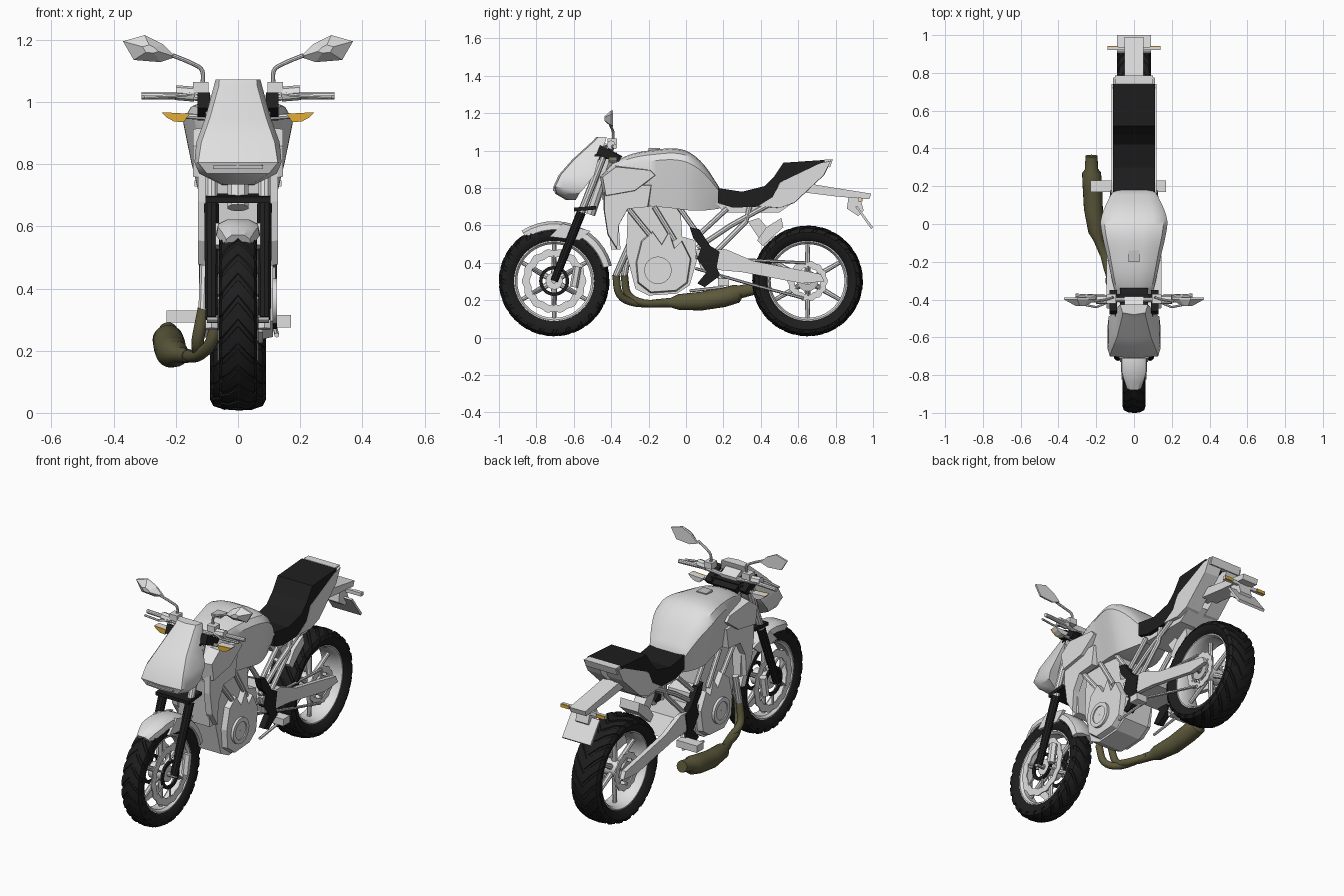
import bpy, bmesh, math
from mathutils import Vector

cube = bpy.data.objects.get("Cube")
if cube:
    bpy.data.objects.remove(cube)


def material(name, *rgb):
    mat = bpy.data.materials.new(name)
    mat.use_nodes = True
    mat.diffuse_color = (*rgb, 1)
    mat.node_tree.nodes["Principled BSDF"].inputs["Base Color"].default_value = (*rgb, 1)
    return mat


PALE = material("pale_paint", .74, .74, .74)
STEEL = material("steel_grey", .55, .55, .55)
BLACK = material("black_rubber", .013, .013, .013)
OLIVE = material("olive_exhaust", .11, .10, .045)
AMBER = material("amber_lens", .75, .42, .04)


def finish(name, bm, mat, mirror=False, smooth=True):
    """Turn a bmesh into an object, optionally mirrored across the centre plane."""
    bmesh.ops.recalc_face_normals(bm, faces=bm.faces)
    mesh = bpy.data.meshes.new(name)
    bm.to_mesh(mesh)
    bm.free()
    mesh.materials.append(mat)
    obj = bpy.data.objects.new(name, mesh)
    bpy.context.collection.objects.link(obj)
    bpy.ops.object.select_all(action='DESELECT')
    obj.select_set(True)
    bpy.context.view_layer.objects.active = obj
    if smooth:
        bpy.ops.object.shade_smooth_by_angle(angle=math.radians(35))
    if mirror:
        obj.modifiers.new("Mirror", 'MIRROR')


def bridge(rings, closed=False):
    """Skin a list of equally long point rings."""
    bm = bmesh.new()
    loops = [[bm.verts.new(p) for p in ring] for ring in rings]
    for a, b in list(zip(loops, loops[1:])) + ([(loops[-1], loops[0])] if closed else []):
        for i in range(len(a)):
            bm.faces.new((a[i - 1], a[i], b[i], b[i - 1]))
    if not closed:
        bm.faces.new(loops[0])
        bm.faces.new(loops[-1])
    return bm


def loft(name, rings, mat, mirror=False, smooth=True):
    finish(name, bridge(rings), mat, mirror, smooth)


def prism(name, outline, inner, outer, mat, mirror=True, shrink=1.0):
    """Side outline (y, z) extruded between two x positions."""
    mid = sum((Vector(p) for p in outline), Vector((0, 0))) / len(outline)
    far = [mid + (Vector(p) - mid) * shrink for p in outline]
    loft(name, [[(inner, *p) for p in outline], [(outer, *p) for p in far]], mat, mirror, False)


def slab(name, outline, half, mat):
    prism(name, outline, -half, half, mat, mirror=False)


def box(name, low, high, mat, mirror=False):
    ends = [(low[1], low[2]), (high[1], low[2]), (high[1], high[2]), (low[1], high[2])]
    prism(name, ends, low[0], high[0], mat, mirror)


def curve_points(path, steps=4):
    """Catmull-Rom smoothing of a path; works on any vector length."""
    pts = [Vector(p) for p in path]
    pts = [pts[0] * 2 - pts[1]] + pts + [pts[-1] * 2 - pts[-2]]
    out = []
    for a, b, c, d in zip(pts, pts[1:], pts[2:], pts[3:]):
        for t in (s / steps for s in range(steps)):
            out.append((b * 2 + (c - a) * t + (a * 2 - b * 5 + c * 4 - d) * t**2
                        + (b * 3 - a - c * 3 + d) * t**3) / 2)
    return out + [pts[-2]]


def tube(name, path, radius, mat, mirror=False, sides=10, bend=False):
    """Round bar; radius is one number or one per path point."""
    radii = radius if isinstance(radius, list) else [radius] * len(path)
    pts = [Vector((*p, r)) for p, r in zip(path, radii)]
    pts = curve_points(pts) if bend else pts
    mids = [p.to_3d() for p in pts]
    span = [sum(abs(b[k] - a[k]) for a, b in zip(mids, mids[1:])) for k in range(3)]
    ref = Vector([float(k == span.index(min(span))) for k in range(3)])
    rings = []
    for i, c in enumerate(mids):
        t = mids[min(i + 1, len(mids) - 1)] - mids[max(i - 1, 0)]
        u = t.cross(ref).normalized()
        v = t.cross(u).normalized()
        angles = [math.tau * k / sides for k in range(sides)]
        rings.append([c + (u * math.cos(a) + v * math.sin(a)) * pts[i][3] for a in angles])
    loft(name, rings, mat, mirror)


def lathe(profile, y, z, n=48, twist=0, wave=0):
    """Spin a closed (x, radius) profile about an axle at y, z."""
    rings = []
    for i in range(n):
        spin = [(x, r, math.tau * i / n + twist * abs(x)) for x, r in profile]
        spin = [(x, r * (1 + wave * math.cos(a * 14)), a) for x, r, a in spin]
        rings.append([(x, y + r * math.cos(a), z + r * math.sin(a)) for x, r, a in spin])
    return bridge(rings, closed=True)


def washer(name, x0, x1, r0, r1, y, z, mat, mirror=False, wave=0):
    ring = [(x0, r0), (x0, r1), (x1, r1), (x1, r0)]
    finish(name, lathe(ring, y, z, 112 if wave else 40, wave=wave), mat, mirror)


def spokes(name, x, r0, r1, y, radius, mat, mirror=False):
    for a in (math.tau * (k + .5) / 6 for k in range(6)):
        ends = [(x, y + q * math.cos(a), AXLE + q * math.sin(a)) for q in (r0, r1)]
        tube(name, ends, radius, mat, mirror, 8)


# Wheels: grooved tyre, rim channel, spokes and hub
FRONT, REAR, AXLE, TYRE = -.705, .65, .303, .296
for name, y, half in (("front", FRONT, .061), ("rear", REAR, .09)):
    side = [(half * a, TYRE * b) for a, b in
            ((.7, .72), (.92, .78), (1, .88), (.88, .95), (.5, .99))]
    bm = lathe(side + [(0, TYRE)] + [(-x, r) for x, r in reversed(side)], y, AXLE, 72, twist=4)
    bm.faces.ensure_lookup_table()
    count = len(side) * 2 + 1
    grooves = [f for i, f in enumerate(bm.faces) if i // count % 3 == 0 and 2 < i % count < 9]
    bmesh.ops.recalc_face_normals(bm, faces=bm.faces)
    bmesh.ops.inset_region(bm, faces=grooves, thickness=.003, depth=-.005)
    finish(name + "_tyre", bm, BLACK)
    w, r = half * .72, TYRE * .74
    rim = [(w, r), (w, r * .95), (w * .7, r * .9), (-w * .7, r * .9), (-w, r * .95), (-w, r)]
    finish(name + "_rim", lathe(rim, y, AXLE), PALE)
    washer(name + "_hub", -.05, .05, .012, .045, y, AXLE, PALE)
    spokes(name + "_spoke", 0, .035, r * .93, y, [.016, .011], PALE)
    tube(name + "_axle", [(-.1, y, AXLE), (.1, y, AXLE)], .014, STEEL)
washer("front_brake_disc", .056, .062, .128, .168, FRONT, AXLE, PALE, True, .025)
washer("front_disc_carrier", .054, .066, .062, .08, FRONT, AXLE, BLACK, True)
spokes("disc_arm", .06, .075, .135, FRONT, .006, PALE, True)
washer("rear_sprocket", .07, .077, .07, .105, REAR, AXLE, PALE, True, .03)
washer("rear_sprocket_carrier", .066, .08, .02, .055, REAR, AXLE, STEEL, True)
spokes("sprocket_arm", .073, .05, .08, REAR, .008, PALE, True)

# Fork, clamps and front fender
tube("fork_lower", [(.085, FRONT, AXLE), (.085, -.56, .67)], [.021, .025], BLACK, True)
tube("fork_upper", [(.085, -.56, .67), (.085, -.43, 1)], .02, PALE, True)
slab("lower_clamp", [(-.6, .675), (-.6, .695), (-.48, .705), (-.48, .685)], .105, BLACK)
slab("upper_clamp", [(-.49, .95), (-.49, .98), (-.37, .99), (-.37, .96)], .1, BLACK)
tube("steering_head", [(0, -.52, .66), (0, -.41, .98)], .035, PALE)
tube("brake_caliper", [(.085, -.6, .27), (.085, -.58, .38)], .022, PALE, True, 6)
arc = [(.07, .275), (.064, .305), (.035, .32), (-.035, .32), (-.064, .305), (-.07, .275),
       (-.062, .27), (0, .308), (.062, .27)]
fender = []
for k in range(13):
    a, narrow = math.radians(15 + k * 9), 1 if k < 10 else 1.25 - (k - 9) * .22
    fender.append([(x * min(narrow, 1), FRONT + r * math.cos(a), AXLE + r * math.sin(a))
                   for x, r in arc])
loft("front_fender", fender, PALE)
prism("fender_bracket", [(-.73, .54), (-.57, .52), (-.51, .57), (-.66, .61)], .055, .073, PALE)

# Headlight fairing and instruments
shell = [(1.072, -.48, -.425, .06, .072), (1.05, -.5, -.43, .062, .078), (.95, -.61, -.47, .09, .105),
         (.87, -.68, -.49, .118, .134), (.805, -.71, -.54, .128, .14), (.77, -.7, -.57, .1, .125),
         (.735, -.64, -.59, .045, .055)]
loft("headlight_fairing", [[(-b, y1, z), (-b, y0 + .05, z), (-a, y0 + .01, z), (0, y0, z),
     (a, y0 + .01, z), (b, y0 + .05, z), (b, y1, z)] for z, y0, y1, a, b in shell], PALE)
slab("headlight_lens", [(-.712, .785), (-.712, .795), (-.6, .81), (-.6, .785)], .08, STEEL)
slab("instrument_pod", [(-.47, .98), (-.46, 1.02), (-.42, 1.01), (-.34, .97), (-.36, .94)],
     .075, BLACK)
slab("instrument_panel", [(-.46, 1.02), (-.45, 1.05), (-.385, 1.015), (-.39, .99)], .05, PALE)
prism("switch_mount", [(-.48, .98), (-.46, 1.03), (-.35, .97), (-.38, .94)], .09, .13, BLACK)

# Handlebar, levers, mirrors and front indicators
tube("handlebar", [(0, -.4, 1.0), (.1, -.4, 1.01), (.17, -.39, 1.02), (.31, -.38, 1.02)],
     .012, PALE, True)
tube("control_cluster", [(.14, -.4, 1.025), (.2, -.4, 1.03)], .024, PALE, True, 8)
tube("lever", [(.15, -.42, 1.025), (.2, -.44, 1.02), (.3, -.42, 1.015)], .006, PALE, True, 6)
box("mirror_clamp", (.095, -.42, 1.03), (.145, -.37, 1.065), PALE, True)
tube("mirror_stalk", [(.115, -.39, 1.04), (.115, -.39, 1.1), (.15, -.4, 1.125),
     (.21, -.41, 1.15)], .007, PALE, True, 8, True)
glass = [(.2, 1.145), (.24, 1.185), (.3, 1.215), (.37, 1.195), (.335, 1.135), (.25, 1.128)]
loft("mirror", [[(x, -.39, z) for x, z in glass], [(x, -.4, z) for x, z in glass],
     [(.28 + (x - .28) * .3, -.435, 1.17 + (z - 1.17) * .3) for x, z in glass]], PALE, True, False)
tube("indicator_stem", [(.1, -.4, .95), (.17, -.4, .955)], .009, PALE, True, 8)
lens = [(.155, .962), (.245, .967), (.23, .95), (.205, .937), (.175, .935)]
for name, y0, y1, mat in (("front_indicator_lens", -.415, -.406, AMBER),
                          ("front_indicator_body", -.406, -.37, PALE)):
    loft(name, [[(x, y, z) for x, z in lens] for y in (y0, y1)], mat, True, False)

# Fuel tank: (y, top, bottom, half width)
stations = [(-.45, .87, .74, .07), (-.38, .94, .72, .095), (-.28, .985, .71, .12),
            (-.16, 1.005, .7, .145), (-.06, 1.012, .69, .168), (.02, .99, .68, .176),
            (.1, .92, .68, .15), (.18, .8, .69, .108)]
half = [(.28, 1), (.6, .98), (.88, .92), (1, .81), (.86, .42), (.68, 0)]
half += [(-a, b) for a, b in reversed(half)]
loft("fuel_tank", [[(w * a, y, low + (top - low) * b) for a, b in half]
                   for y, top, low, w in curve_points(stations, 3)], PALE)
box("filler_cap", (-.03, -.2, 1), (.03, -.14, 1.013), STEEL)
prism("side_scoop", [(-.46, .86), (-.38, .92), (-.18, .9), (-.15, .87), (-.27, .78), (-.44, .75)],
      .08, .145, PALE, shrink=.9)
prism("radiator_shroud", [(-.44, .82), (-.18, .82), (-.2, .7), (-.31, .69), (-.36, .6),
      (-.37, .47), (-.42, .55), (-.44, .68)], .09, .128, PALE, shrink=.96)
slab("radiator", [(-.43, .74), (-.37, .74), (-.35, .47), (-.4, .47)], .1, PALE)

# Engine and its covers
slab("engine_block", [(-.31, .7), (-.32, .45), (-.27, .26), (-.2, .225), (-.05, .235), (.02, .28),
     (.06, .42), (.05, .52), (-.02, .54), (-.03, .7)], .08, PALE)
prism("engine_cover", [(-.24, .52), (-.27, .4), (-.26, .29), (-.19, .235), (-.05, .245), (.01, .29),
      (.03, .42), (-.02, .52), (-.06, .48), (-.09, .57), (-.13, .5), (-.18, .57)],
      .07, .112, PALE, shrink=.95)
washer("clutch_ring", .1, .126, .05, .073, -.15, .36, PALE, True)
washer("clutch_cap", .1, .12, .002, .05, -.15, .36, PALE, True)

# Frame tubes, swingarm, chain
for path in ([(-.34, .82), (-.3, .68), (-.17, .52)], [(-.17, .7), (-.06, .52)],
             [(-.04, .7), (.06, .56), (.1, .42)], [(.06, .48), (.24, .6), (.44, .71)],
             [(.08, .56), (.22, .69)], [(.12, .42), (.32, .62), (.34, .7)]):
    tube("frame_tube", [(.095, *p) for p in path], .014, PALE, True, 8)
prism("swingarm", [(.05, .47), (.22, .47), (.36, .41), (.72, .34), (.74, .3), (.62, .29),
      (.3, .35), (.08, .37)], .095, .12, PALE)
slab("swingarm_pivot", [(.05, .46), (.24, .46), (.3, .36), (.08, .37)], .1, PALE)
for ends in ([(.05, .37), (.33, .29), (.63, .21)], [(.05, .43), (.64, .4)]):
    tube("chain", [(.083, *p) for p in ends], .008, STEEL, sides=6)
prism("heel_guard", [(.02, .59), (.07, .58), (.13, .49), (.18, .46), (.165, .38), (.18, .33),
      (.1, .27), (.06, .29), (.11, .35), (.06, .42), (.08, .48), (.04, .53)], .09, .125, BLACK)
slab("rear_shock", [(.33, .62), (.39, .64), (.5, .51), (.43, .47)], .035, PALE)
slab("rear_hugger", [(.38, .52), (.43, .59), (.51, .64), (.52, .59), (.41, .49)], .06, PALE)
box("left_footpeg", (.1, .17, .275), (.17, .23, .315), PALE)
box("right_footpeg", (-.23, .17, .29), (-.1, .23, .33), PALE)
tube("peg_bracket", [(.105, .1, .42), (.105, .2, .3)], .013, PALE, True, 6)
tube("foot_lever", [(.12, .2, .27), (.125, .02, .25)], .008, PALE, True, 6)

# Seat and tail
slab("seat", [(.17, .8), (.17, .72), (.25, .695), (.38, .7), (.46, .74), (.5, .83), (.74, .93),
     (.74, .95), (.52, .935), (.47, .86), (.42, .81), (.3, .78)], .111, BLACK)
prism("tail_panel", [(.38, .7), (.5, .69), (.58, .72), (.74, .87), (.78, .95), (.72, .935),
      (.5, .83), (.46, .75)], .02, .112, PALE, shrink=.97)
slab("tail_cap", [(.73, .92), (.74, .952), (.785, .952), (.77, .91)], .1, PALE)
slab("seat_base", [(.16, .72), (.25, .7), (.52, .7), (.6, .74), (.5, .67), (.2, .67)], .09, PALE)
slab("plate_bracket", [(.6, .78), (.68, .82), (.8, .8), (.99, .77), (.98, .74), (.8, .755)], .05, PALE)
slab("plate_arm", [(.87, .76), (.93, .75), (.95, .68), (.92, .65), (.86, .69)], .04, PALE)
slab("licence_plate", [(.905, .7), (.915, .705), (1, .59), (.99, .58)], .09, PALE)
box("rear_indicator_body", (.03, .92, .728), (.14, .936, .748), PALE, True)
box("rear_indicator_lens", (.085, .936, .729), (.14, .943, .747), AMBER, True)

# Exhaust: twin header pipes, pale above and olive below, joining one muffler
for s in (0, .045):
    tube("header_top", [(-.06 - s, -.3, .5), (-.065 - s, -.375 + s, .33)], .018, PALE)
    tube("header_pipe", [(-.065 - s, -.375 + s, .335), (-.085 - s, -.355 + s, .23),
         (-.13, -.27 + s, .185), (-.175, -.1, .185)], .02, OLIVE, bend=True, sides=12)
tube("muffler", [(-.16, -.16, .183), (-.19, -.08, .187), (-.2, -.04, .19), (-.215, .08, .195),
     (-.22, .2, .215), (-.225, .27, .235), (-.225, .29, .245), (-.225, .36, .26)],
     [.022, .026, .042, .05, .052, .05, .035, .032], OLIVE, sides=20)
